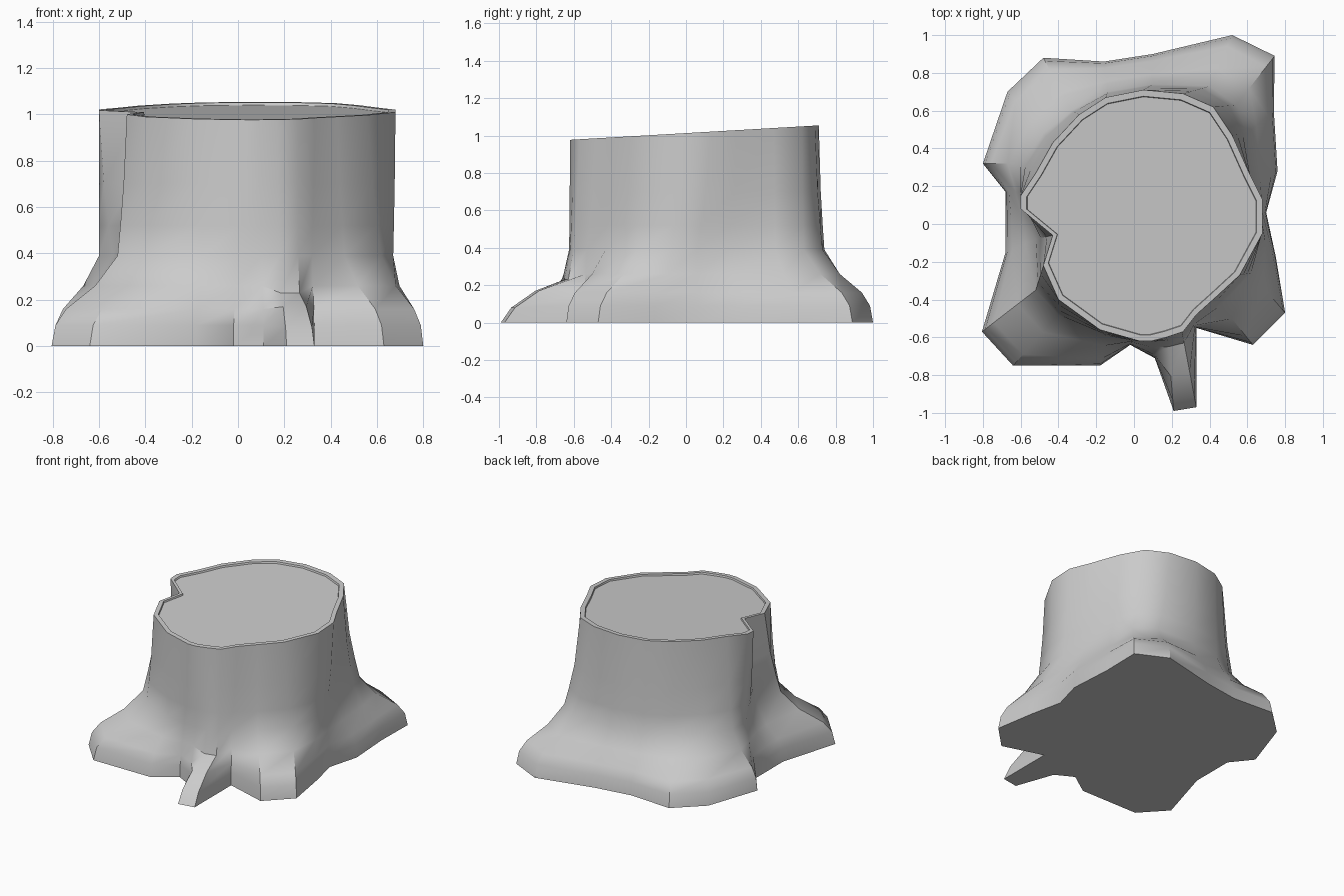
import bpy, bmesh, math
from mathutils import Vector

if "Cube" in bpy.data.objects:
    bpy.data.objects.remove(bpy.data.objects["Cube"])

# Outlines seen from above, 24 matching points each, counter-clockwise from +x
BASE = [(.70, .06), (.76, .28), (.74, .60), (.745, .89), (.52, 1.0), (.10, .90),
        (-.16, .86), (-.48, .88), (-.67, .70), (-.80, .32), (-.68, .17), (-.68, 0),
        (-.68, -.15), (-.805, -.57), (-.64, -.75), (-.18, -.75), (-.02, -.64), (.11, -.71),
        (.21, -.99), (.33, -.97), (.33, -.55), (.63, -.64), (.80, -.47), (.75, -.17)]
WAIST = [(.67, .06), (.62, .23), (.60, .48), (.54, .63), (.40, .73), (.10, .74),
         (-.14, .70), (-.33, .60), (-.48, .48), (-.60, .32), (-.60, .17), (-.54, .04),
         (-.52, -.08), (-.52, -.35), (-.40, -.48), (-.15, -.59), (0, -.62), (.10, -.625),
         (.18, -.62), (.26, -.60), (.32, -.53), (.46, -.43), (.62, -.26), (.67, -.07)]
TOP = [(.68, .13), (.61, .27), (.52, .47), (.42, .62), (.26, .69), (.05, .71),
       (-.15, .67), (-.29, .58), (-.43, .43), (-.52, .27), (-.60, .15), (-.60, .08),
       (-.43, -.06), (-.48, -.22), (-.40, -.40), (-.18, -.56), (.03, -.62), (.09, -.62),
       (.17, -.60), (.26, -.57), (.33, -.48), (.43, -.39), (.56, -.27), (.68, -.05)]
THIN_ROOT = (18, 19)      # tip columns of the thin front root


def top_z(y):
    # the saw cut slopes gently up towards the back
    return 1.013 + .058 * y


def flare(z, t, t_thin, z_thin):
    # ring between base and waist; the thin root slopes faster
    ring = []
    for i, (b, w) in enumerate(zip(BASE, WAIST)):
        thin = i in THIN_ROOT
        p = Vector(b).lerp(Vector(w), t_thin if thin else t)
        ring.append((p.x, p.y, z_thin if thin else z))
    return ring


def cut_ring(scale, drop):
    # ring in the plane of the saw cut
    ring = []
    for x, y in TOP:
        x, y = .04 + (x - .04) * scale, .04 + (y - .04) * scale
        ring.append((x, y, top_z(y) - drop))
    return ring


# Roots, trunk, rim and recessed saw cut
rings = [flare(0, 0, 0, 0),
         flare(.09, .06, .15, .08),
         flare(.16, .22, .50, .17),
         flare(.26, .66, .92, .23),
         flare(.39, 1, 1, .39)]
for z, t in ((.52, .3), (.70, .65)):
    rings.append([(*Vector(w).lerp(Vector(p), t), z) for w, p in zip(WAIST, TOP)])
rings += [cut_ring(1, 0), cut_ring(.95, 0), cut_ring(.945, .012)]

bm = bmesh.new()
loops = [[bm.verts.new(p) for p in ring] for ring in rings]
n = len(BASE)
for lo, hi in zip(loops, loops[1:]):
    for i in range(n):
        j = (i + 1) % n
        bm.faces.new((lo[i], lo[j], hi[j], hi[i]))
caps = [bm.faces.new(loops[0][::-1]), bm.faces.new(loops[-1])]
bmesh.ops.triangulate(bm, faces=caps)
bmesh.ops.recalc_face_normals(bm, faces=bm.faces)
mesh = bpy.data.meshes.new("tree_stump")
bm.to_mesh(mesh)
bm.free()
stump = bpy.data.objects.new("tree_stump", mesh)
bpy.context.collection.objects.link(stump)
bpy.context.view_layer.objects.active = stump
stump.select_set(True)
bpy.ops.object.shade_smooth_by_angle(angle=math.radians(38))
